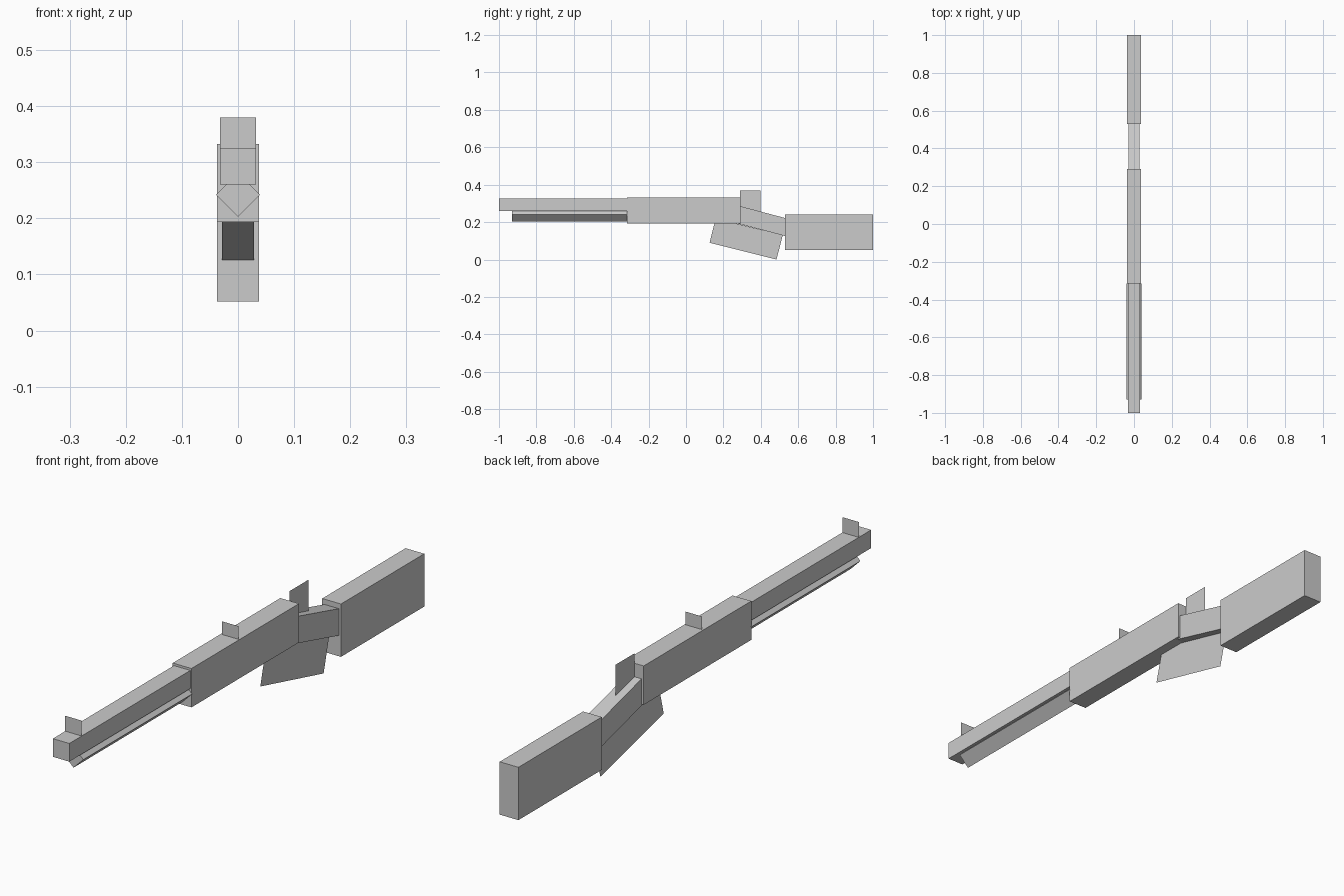
import bpy, bmesh
from math import radians
from mathutils import Matrix

if "Cube" in bpy.data.objects:
    bpy.data.objects.remove(bpy.data.objects["Cube"])


def finish(name, bm):
    bmesh.ops.recalc_face_normals(bm, faces=bm.faces)
    mesh = bpy.data.meshes.new(name)
    bm.to_mesh(mesh)
    bm.free()
    obj = bpy.data.objects.new(name, mesh)
    bpy.context.collection.objects.link(obj)
    return obj


def box(name, width, y, z, rot=Matrix.Identity(4)):
    """Box centred on x = 0, spanning the y and z ranges, turned about its centre."""
    bm = bmesh.new()
    size = Matrix.Diagonal((width, y[1] - y[0], z[1] - z[0], 1))
    centre = Matrix.Translation((0, sum(y) / 2, sum(z) / 2))
    bmesh.ops.create_cube(bm, size=1, matrix=centre @ rot @ size)
    return finish(name, bm)


def sheet(name, points):
    """Single flat face without thickness."""
    bm = bmesh.new()
    bm.faces.new([bm.verts.new(p) for p in points])
    return finish(name, bm)


# Main straight parts
box("barrel", 0.065, (-1.0, -0.315), (0.26, 0.325))
box("receiver", 0.074, (-0.316, 0.292), (0.194, 0.333))
box("stock", 0.074, (0.529, 1.0), (0.052, 0.241))

# Tube under the barrel: square bar turned on its corner
side = 0.0552
box("under_tube", side, (-0.93, -0.315), (0.242 - side / 2, 0.242 + side / 2),
    Matrix.Rotation(radians(45), 4, 'Y'))

# Sloping wrist between receiver and stock
box("wrist", 0.057, (0.27, 0.55), (0.159, 0.252),
    Matrix.Rotation(radians(-14.8), 4, 'X'))

# Flat upright sights
for name, y, base in (("front_sight", -0.93, 0.325), ("rear_sight", -0.045, 0.333)):
    sheet(name, [(-0.0325, y, base), (0.0325, y, base),
                 (0.0325, y, 0.38), (-0.0325, y, 0.38)])

# Flat hammer and lever on the centre plane
sheet("hammer", [(0, 0.29, 0.27), (0, 0.398, 0.255), (0, 0.398, 0.368), (0, 0.29, 0.368)])
sheet("lever", [(0, 0.126, 0.09), (0, 0.484, 0.0), (0, 0.517, 0.13), (0, 0.159, 0.22)])
